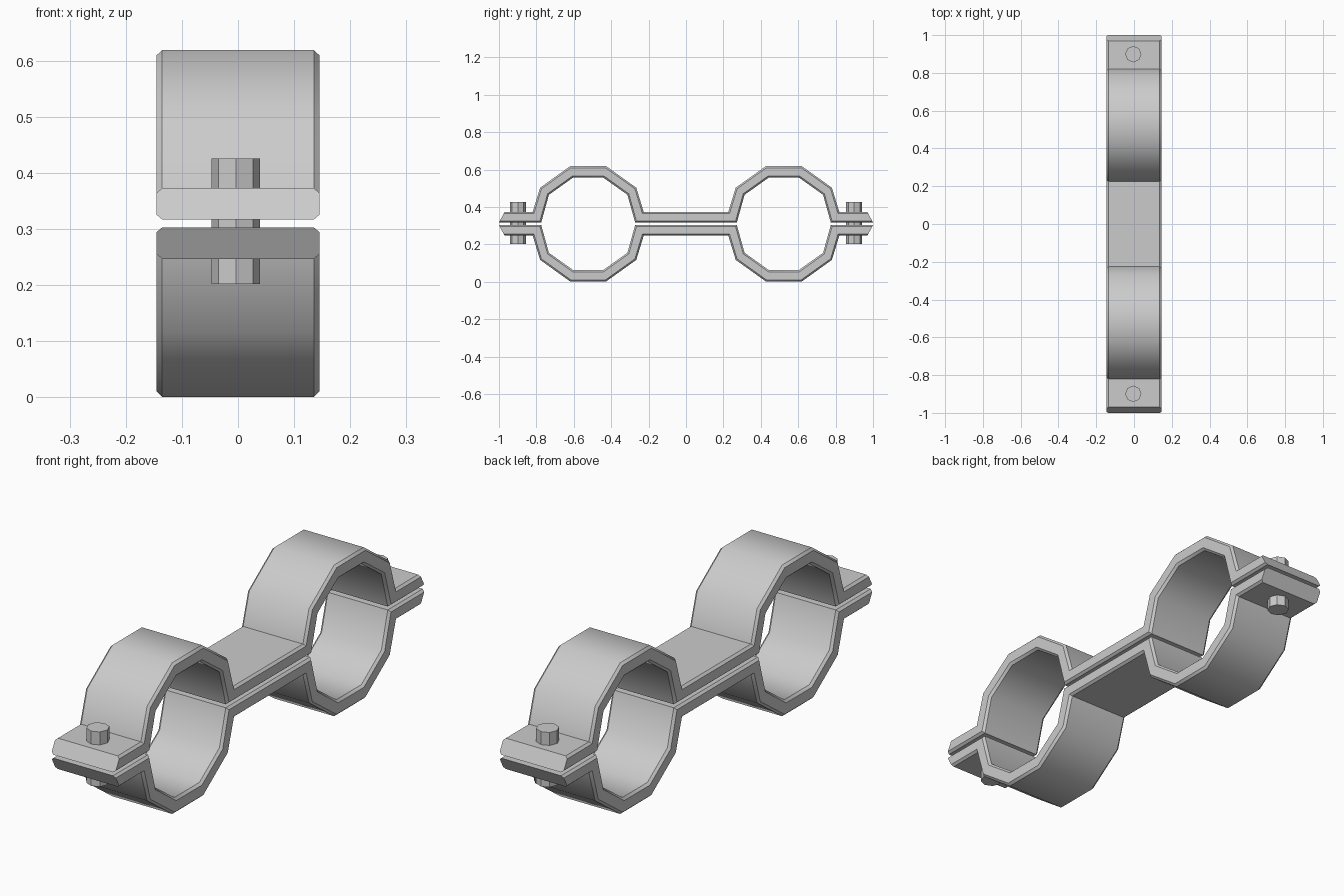
import bpy, bmesh, math

if "Cube" in bpy.data.objects:
    bpy.data.objects.remove(bpy.data.objects["Cube"])

MID_Z = 0.31          # parting plane between the two halves
HALF_W, CH = 0.145, 0.01
T = 0.15              # chamfer as a fraction of strap thickness

# Strap profile (y, z): outer and inner polylines for the -y side
OUTER = [(-0.97, .373), (-.82, .373), (-.78, .503), (-.618, .619),
         (-.428, .619), (-.266, .503), (-.226, .373)]
INNER = [(-1.0, .317), (-.774, .317), (-.733, .465), (-.604, .557),
         (-.442, .557), (-.313, .465), (-.272, .317)]


def mirrored(pts):
    return pts + [(-y, z) for y, z in reversed(pts)]


def clamp_half(name, flip):
    """Chamfered strap swept along the double-ring profile."""
    bm = bmesh.new()
    section = [(-HALF_W + CH, 0), (HALF_W - CH, 0), (HALF_W, T), (HALF_W, 1 - T),
               (HALF_W - CH, 1), (-HALF_W + CH, 1), (-HALF_W, 1 - T), (-HALF_W, T)]
    rings = []
    for (yo, zo), (yi, zi) in zip(mirrored(OUTER), mirrored(INNER)):
        ring = []
        for x, t in section:
            z = zo + (zi - zo) * t
            ring.append(bm.verts.new((x, yo + (yi - yo) * t, 2 * MID_Z - z if flip else z)))
        rings.append(ring)
    for a, b in zip(rings, rings[1:]):
        for i in range(8):
            j = (i + 1) % 8
            f = bm.faces.new((a[i], a[j], b[j], b[i]))
            f.smooth = i == 0          # only the outer skin is smooth
    bm.faces.new(rings[0])
    bm.faces.new(rings[-1])
    bmesh.ops.recalc_face_normals(bm, faces=bm.faces[:])
    mesh = bpy.data.meshes.new(name)
    bm.to_mesh(mesh)
    bm.free()
    mesh.set_sharp_from_angle(angle=math.radians(40))
    bpy.context.collection.objects.link(bpy.data.objects.new(name, mesh))


clamp_half("upper_clamp", False)
clamp_half("lower_clamp", True)

# Octagonal bolts through the end flanges
for name, y in (("front_bolt", -0.899), ("back_bolt", 0.899)):
    bpy.ops.mesh.primitive_cylinder_add(vertices=8, radius=0.043, depth=0.224,
                                        location=(-0.004, y, 0.314))
    bpy.context.object.name = name
